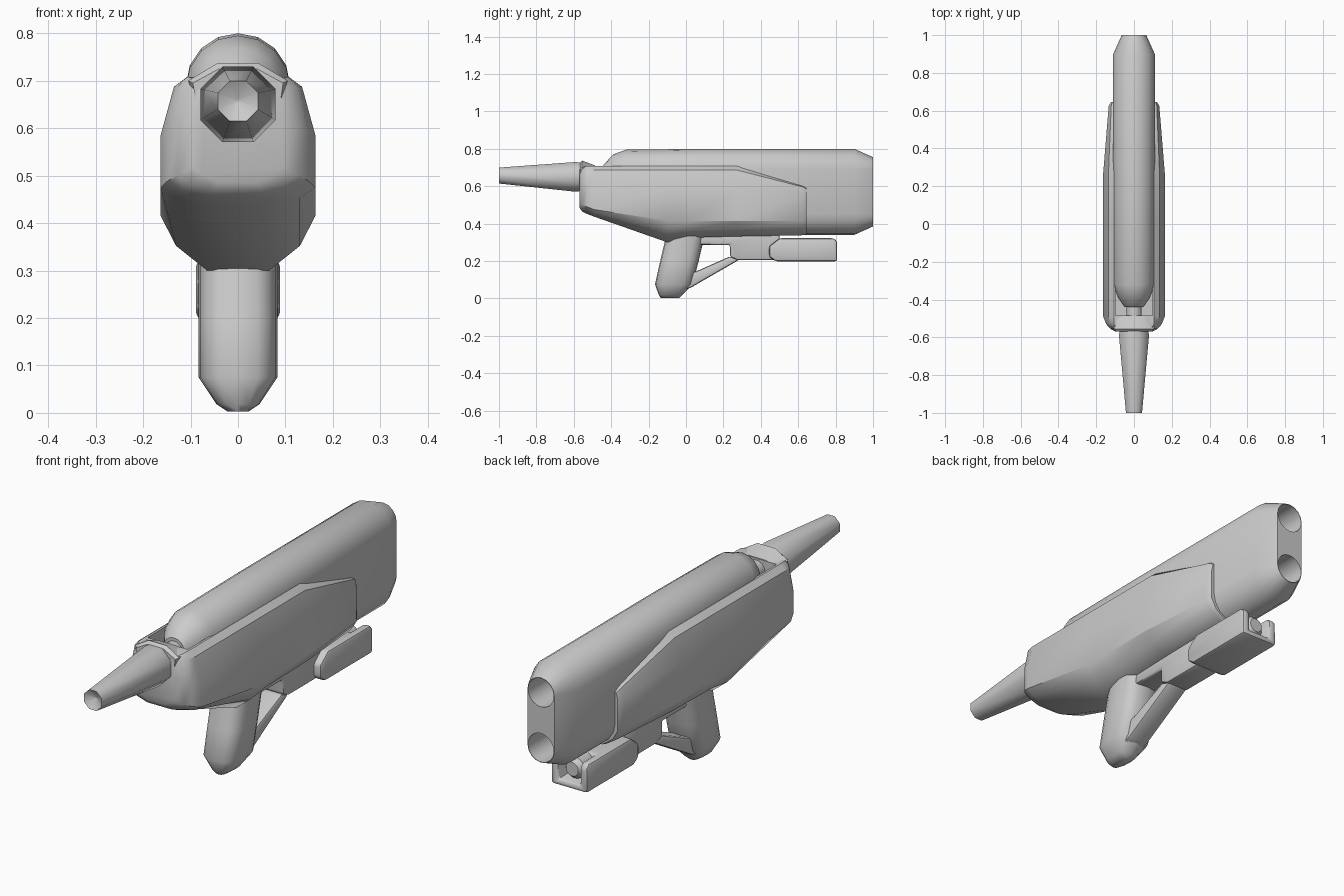
import bpy, bmesh, math

if "Cube" in bpy.data.objects:
    bpy.data.objects.remove(bpy.data.objects["Cube"])

def finish(name, bm, angle=35, bevel=0.0, cuts=()):
    """Turn a bmesh into an object, apply cutters and bevel, shade it."""
    bmesh.ops.recalc_face_normals(bm, faces=bm.faces)
    me = bpy.data.meshes.new(name)
    bm.to_mesh(me)
    bm.free()
    ob = bpy.data.objects.new(name, me)
    bpy.context.collection.objects.link(ob)
    bpy.ops.object.select_all(action='DESELECT')
    bpy.context.view_layer.objects.active = ob
    ob.select_set(True)
    for c in cuts:
        m = ob.modifiers.new("cut", 'BOOLEAN')
        m.operation, m.solver, m.object = 'DIFFERENCE', 'EXACT', c
        bpy.ops.object.modifier_apply(modifier=m.name)
        bpy.data.objects.remove(c)
    if bevel:
        m = ob.modifiers.new("bevel", 'BEVEL')
        m.width, m.segments, m.limit_method = bevel, 2, 'ANGLE'
        bpy.ops.object.modifier_apply(modifier=m.name)
    if angle:
        bpy.ops.object.shade_smooth_by_angle(angle=math.radians(angle))
    return ob

def loft(name, rings, **kw):
    """Skin a list of equally long point rings, capped at both ends."""
    bm = bmesh.new()
    vs = [[bm.verts.new(p) for p in r] for r in rings]
    n = len(vs[0])
    for a, b in zip(vs, vs[1:]):
        for i in range(n):
            bm.faces.new((a[i], a[(i + 1) % n], b[(i + 1) % n], b[i]))
    bm.faces.new(vs[0])
    bm.faces.new(vs[-1])
    return finish(name, bm, **kw)

def prism(name, profile, hw, **kw):
    """Side profile (y, z) extruded across x."""
    return loft(name, [[(x, y, z) for y, z in profile] for x in (-hw, hw)], **kw)

def mirror_ring(half, y):
    """Half section (x, z) from bottom to top, mirrored in x."""
    return [(x, y, z) for x, z in half] + [(-x, y, z) for x, z in reversed(half)]

def disc(r, y, z, n=24):
    off = math.pi / n
    return [(r * math.cos(off + 2 * math.pi * i / n), y,
             z + r * math.sin(off + 2 * math.pi * i / n)) for i in range(n)]

def box(name, x, y0, y1, z0, z1):
    ob = prism(name, [(y0, z0), (y1, z0), (y1, z1), (y0, z1)], x, angle=0)
    ob.hide_render = True
    return ob

# Long rounded core with two bores in its rear end
def stadium(r, y, top=0.69, low=0.45, seg=8):
    arc = [math.pi * i / seg for i in range(seg + 1)]
    return ([(r * math.cos(a), y, top + r * math.sin(a)) for a in arc] +
            [(-r * math.cos(a), y, low - r * math.sin(a)) for a in arc])

bores = []
for z in (0.69, 0.45):
    c = loft("bore_cutter", [disc(0.062, 0.86, z), disc(0.062, 1.1, z)], angle=0)
    c.hide_render = True
    bores.append(c)
loft("core", [stadium(0.05, -0.44, 0.665, 0.58), stadium(0.085, -0.39, 0.685, 0.57),
              stadium(0.11, -0.32, 0.685, 0.56), stadium(0.11, 0.1),
              stadium(0.11, 0.90), stadium(0.065, 1.0)], cuts=bores)

# Outer shell: y, half width, bottom, lower crease, upper crease, top
stations = [(-0.57, 0.095, 0.485, 0.52, 0.62, 0.69), (-0.555, 0.125, 0.465, 0.50, 0.60, 0.703),
            (-0.53, 0.147, 0.452, 0.49, 0.59, 0.708), (-0.49, 0.163, 0.437, 0.475, 0.585, 0.708),
            (-0.10, 0.163, 0.300, 0.415, 0.585, 0.708), (0.02, 0.163, 0.325, 0.415, 0.585, 0.708),
            (0.27, 0.163, 0.332, 0.415, 0.585, 0.708), (0.625, 0.134, 0.338, 0.415, 0.565, 0.602),
            (0.645, 0.122, 0.342, 0.42, 0.555, 0.590)]
rings = []
for y, w, zb, zs, zu, zt in stations:
    inner = min(0.107, w * 0.72) if y < 0 else 0.107
    rings.append(mirror_ring([(w * 0.4, zb), (w * 0.8, zb + (zs - zb) * 0.45), (w, zs), (w, zu),
                              (inner + (w - inner) * 0.5, zt - (zt - zu) * 0.17), (inner, zt)], y))
loft("shell", rings, angle=32, cuts=[box("trough_cutter", 0.097, -0.485, -0.25, 0.62, 0.9)])

# Raised lip above the nozzle and pin inside the trough
loft("front_lip", [mirror_ring([(0.09, 0.66), (0.095, 0.695), (0.04, 0.725)], -0.568),
                   mirror_ring([(0.09, 0.66), (0.105, 0.70), (0.043, 0.737)], -0.555),
                   mirror_ring([(0.09, 0.66), (0.105, 0.70), (0.043, 0.711)], -0.487)])
loft("trough_pin", [disc(0.042, -0.50, 0.66, 12), disc(0.042, -0.40, 0.66, 12)])

# Tapered eight-sided nozzle with a hollow tip
loft("nozzle", [disc(0.078, -0.54, 0.65, 8), disc(0.086, -0.59, 0.65, 8),
                disc(0.046, -1.0, 0.657, 8), disc(0.004, -0.975, 0.657, 8)], angle=50)

# Grip: z, front y, back y, half width
grip = []
for z, y0, y1, hw in [(0.003, -0.135, -0.035, 0.022), (0.018, -0.145, -0.02, 0.045),
                      (0.075, -0.166, 0.035, 0.083), (0.20, -0.138, 0.068, 0.083),
                      (0.36, -0.10, 0.105, 0.083)]:
    ring = []
    for i in range(16):
        a = 2 * math.pi * i / 16
        c, s = math.cos(a), math.sin(a)
        ring.append((hw * math.copysign(abs(s) ** 0.7, s),
                     (y0 + y1) / 2 + (y1 - y0) / 2 * math.copysign(abs(c) ** 0.7, c), z))
    grip.append(ring)
loft("grip", grip, angle=50)

# Trigger guard strut and under-beam
prism("guard_strut", [(-0.02, 0.04), (0.03, 0.06), (0.285, 0.207), (0.235, 0.225),
                      (0.055, 0.145), (-0.02, 0.13)], 0.05, bevel=0.012)
prism("under_beam", [(0.05, 0.287), (0.235, 0.287), (0.235, 0.222), (0.275, 0.205),
                     (0.50, 0.205), (0.50, 0.35), (0.05, 0.35)], 0.055, bevel=0.012)

# Rear clip with a notch and a rounded bar inside it
prism("clip", [(0.445, 0.222), (0.48, 0.198), (0.808, 0.198), (0.808, 0.305), (0.79, 0.322),
               (0.50, 0.322), (0.445, 0.28)], 0.088, bevel=0.014,
      cuts=[box("clip_cutter", 0.052, 0.70, 0.9, 0.225, 0.4)])
loft("clip_bar", [disc(0.047, 0.66, 0.274, 16), disc(0.047, 0.765, 0.274, 16),
                  disc(0.03, 0.785, 0.274, 16)])
